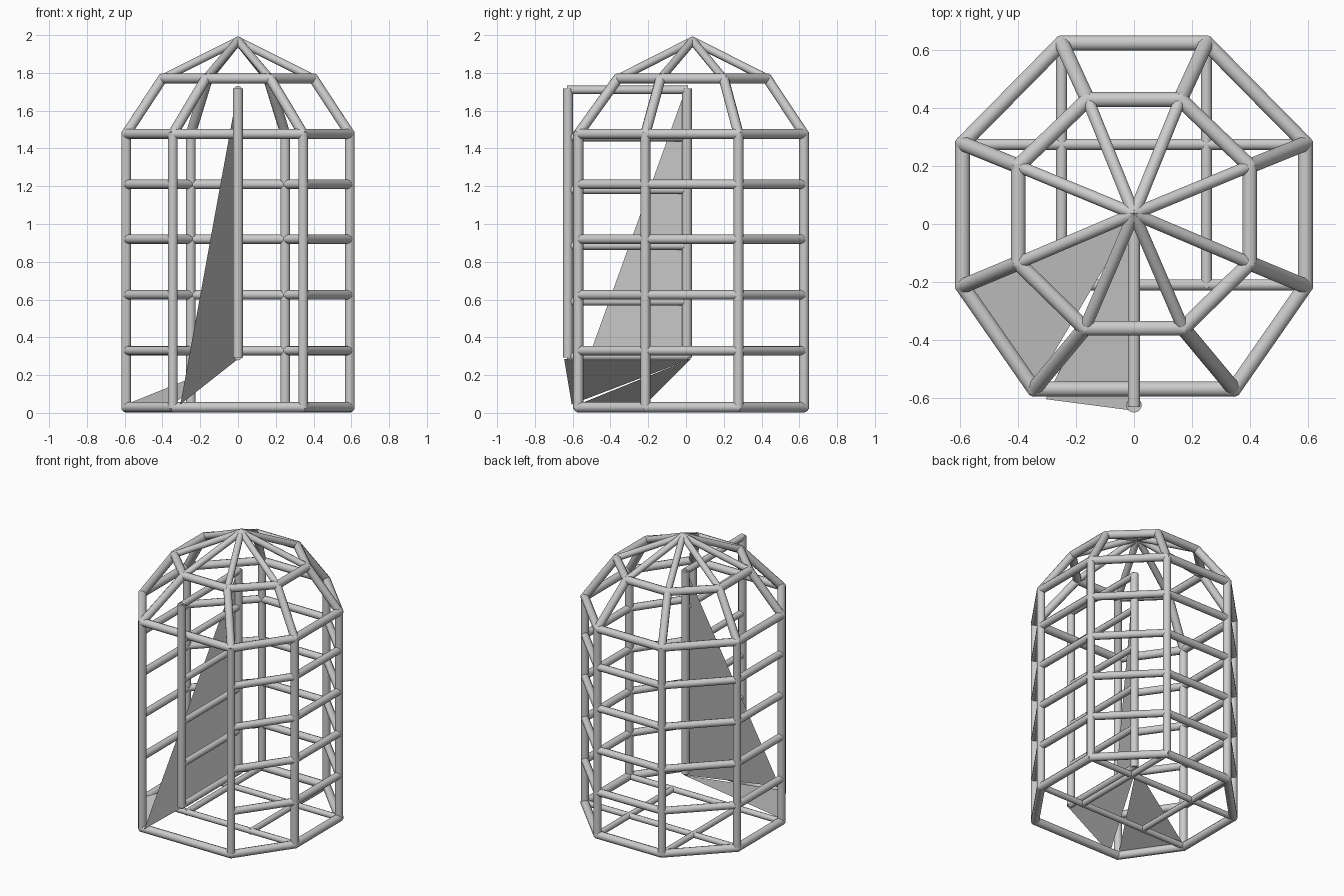
import bpy, bmesh, math
from mathutils import Vector, Matrix

if "Cube" in bpy.data.objects:
    bpy.data.objects.remove(bpy.data.objects["Cube"])

R = 0.027


def tubes(name, segments, r=R, sides=10):
    """One object made of straight round bars between point pairs."""
    bm = bmesh.new()
    for a, b in segments:
        a, b = Vector(a), Vector(b)
        d = b - a
        rot = d.to_track_quat('Z', 'Y').to_matrix().to_4x4()
        bmesh.ops.create_cone(bm, cap_ends=True, segments=sides, radius1=r, radius2=r,
                              depth=d.length + r * 0.5,
                              matrix=Matrix.Translation((a + b) / 2) @ rot)
    return finish(name, bm, True)


def finish(name, bm, smooth=False):
    me = bpy.data.meshes.new(name)
    bm.to_mesh(me)
    bm.free()
    ob = bpy.data.objects.new(name, me)
    bpy.context.collection.objects.link(ob)
    if smooth:
        bpy.ops.object.select_all(action='DESELECT')
        ob.select_set(True)
        bpy.context.view_layer.objects.active = ob
        bpy.ops.object.shade_smooth_by_angle(angle=math.radians(50))
    return ob


def sheet(name, *pts):
    bm = bmesh.new()
    bm.faces.new([bm.verts.new(p) for p in pts])
    return finish(name, bm)


def octagon(half):
    """Mirror the right half (front to back) to a full ring."""
    return half + [(-x, y) for x, y in reversed(half)]


def at(ring, z):
    return [(x, y, z) for x, y in ring]


def loop(pts, skip_last=False):
    n = len(pts)
    return [(pts[i], pts[(i + 1) % n]) for i in range(n - (1 if skip_last else 0))]


wall = octagon([(0.345, -0.57), (0.592, -0.215), (0.592, 0.278), (0.25, 0.625)])
dome = octagon([(0.17, -0.36), (0.40, -0.135), (0.40, 0.20), (0.16, 0.43)])
LOW, HIGH, DOME = 0.03, 1.477, 1.77
apex = (0, 0.035, 1.97)
low, high, mid = at(wall, LOW), at(wall, HIGH), at(dome, DOME)

# Wall posts and full rings at bottom and top
tubes("wall_posts", list(zip(low, high)))
tubes("bottom_ring", loop(low))
tubes("top_ring", loop(high))

# Middle rails, open at the front doorway
for i, z in enumerate((0.33, 0.625, 0.92, 1.21)):
    tubes(f"wall_rail_{i + 1}", loop(at(wall, z), skip_last=True), 0.025)

# Domed roof
tubes("roof_lower_ribs", list(zip(high, mid)))
tubes("roof_ring", loop(mid))
tubes("roof_upper_ribs", [(p, apex) for p in mid], 0.022)

# Floor grid
tubes("floor_bars", [((s * 0.25, 0.625, LOW), (s * 0.25, -0.215, LOW)) for s in (-1, 1)]
      + [((-0.592, y, LOW), (0.592, y, LOW)) for y in (-0.21, 0.275)], 0.02)

# Door swung into the cage
y0, y1, z0, z1 = -0.625, 0.005, 0.30, 1.71
tubes("door_posts", [((0, y, z0), (0, y, z1)) for y in (y0, y1)])
tubes("door_rails", [((0, y0, z), (0, y1, z)) for z in (z0, 0.59, 0.885, 1.18, 1.46, z1)], 0.022)

# Thin sheets hanging between door and floor
hinge, foot = (0, 0.025, 0.285), (-0.305, -0.605, 0.045)
sheet("tall_sheet", hinge, (0, 0.0, 1.72), foot)
sheet("inner_sheet", (-0.01, 0.0, 0.30), (-0.02, -0.03, 1.12), foot)
sheet("lower_sheet", hinge, (0, -0.645, 0.285), foot)
sheet("floor_sheet", hinge, (-0.592, -0.215, 0.045), (-0.35, -0.57, 0.045))
